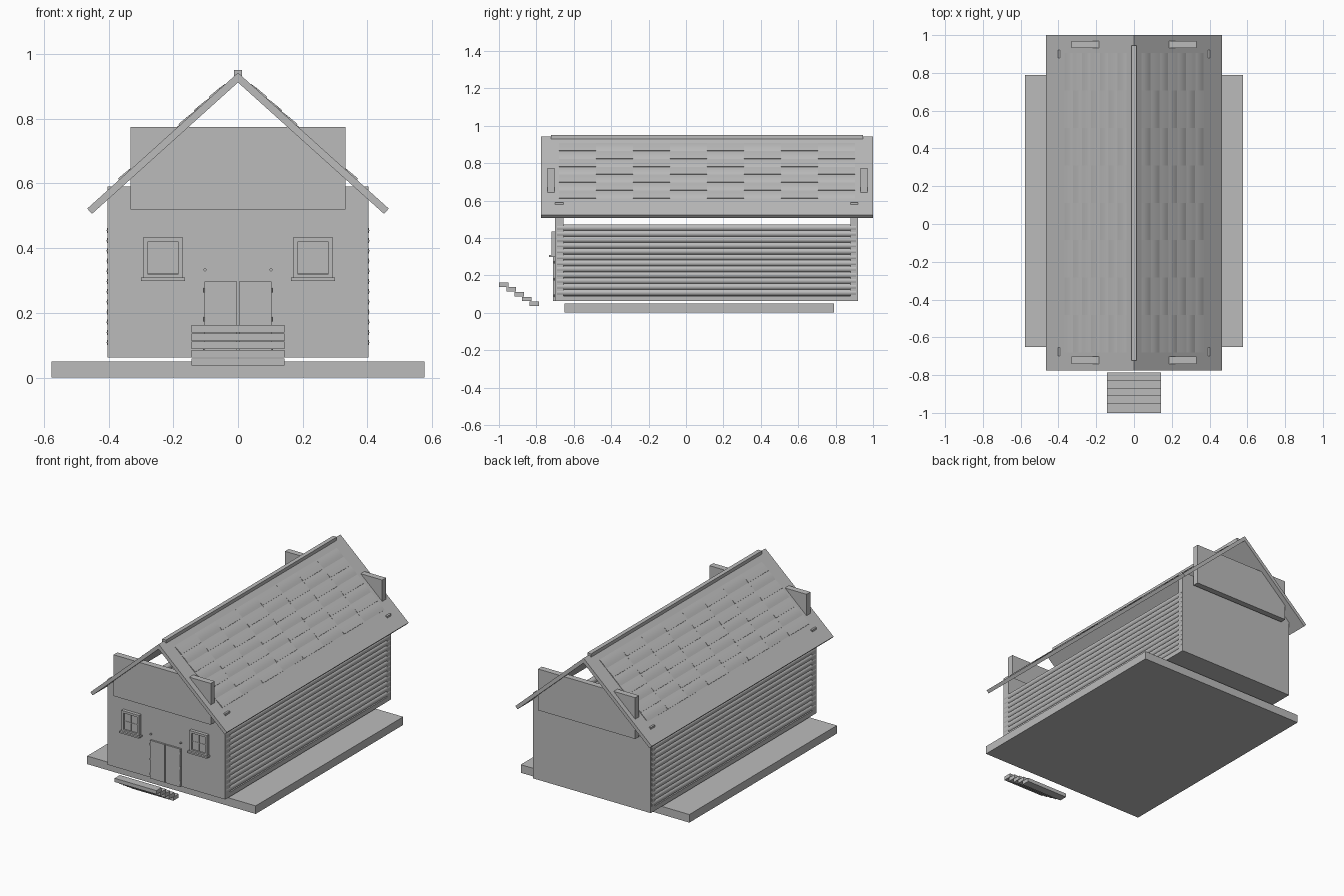
import bpy, bmesh, math
from mathutils import Matrix, Vector

if "Cube" in bpy.data.objects:
    bpy.data.objects.remove(bpy.data.objects["Cube"], do_unlink=True)

grey = bpy.data.materials.new("plain_grey")
grey.use_nodes = True
colour = (0.5, 0.5, 0.5, 1)
grey.diffuse_color = colour
grey.node_tree.nodes["Principled BSDF"].inputs["Base Color"].default_value = colour


def finish(name, bm, smooth=False):
    """Turn a bmesh into a named grey object."""
    bmesh.ops.recalc_face_normals(bm, faces=bm.faces)
    mesh = bpy.data.meshes.new(name)
    bm.to_mesh(mesh)
    bm.free()
    mesh.materials.append(grey)
    obj = bpy.data.objects.new(name, mesh)
    bpy.context.collection.objects.link(obj)
    if smooth:
        bpy.ops.object.select_all(action='DESELECT')
        obj.select_set(True)
        bpy.context.view_layer.objects.active = obj
        bpy.ops.object.shade_smooth_by_angle(angle=math.radians(40))
    return obj


def add_box(bm, x, y, z):
    """Add a box given as three (low, high) ranges."""
    size = [r[1] - r[0] for r in (x, y, z)]
    mid = Vector([(r[0] + r[1]) / 2 for r in (x, y, z)])
    bmesh.ops.create_cube(bm, size=1, matrix=Matrix.Translation(mid) @ Matrix.Diagonal((*size, 1)))


def box(name, x, y, z):
    bm = bmesh.new()
    add_box(bm, x, y, z)
    return finish(name, bm)


def add_prism(bm, profile, y0, y1):
    """Extrude an x-z profile along y."""
    a = [bm.verts.new((x, y0, z)) for x, z in profile]
    b = [bm.verts.new((x, y1, z)) for x, z in profile]
    bm.faces.new(a)
    bm.faces.new(b[::-1])
    for i in range(len(a)):
        j = (i + 1) % len(a)
        bm.faces.new((a[i], b[i], b[j], a[j]))


# Ground slab, floor and end walls
FRONT, BACK, HALF = -0.70, 0.92, 0.403
box("ground_slab", (-0.576, 0.576), (-0.65, 0.79), (0, 0.05))
box("floor_base", (-HALF, HALF), (FRONT, BACK), (0.062, 0.09))
box("front_wall", (-HALF, HALF), (FRONT, -0.655), (0.09, 0.59))
box("back_wall", (-HALF, HALF), (0.88, BACK), (0.09, 0.59))

# Gable boards passing through the roof
for name, y in (("front_gable_board", (-0.74, -0.702)), ("back_gable_board", (0.933, 0.97))):
    box(name, (-0.332, 0.332), y, (0.52, 0.775))

# Stacked log side walls
for side, s in (("left", 1), ("right", -1)):
    bm = bmesh.new()
    for i in range(12):
        place = Matrix.Translation((s * 0.388, (FRONT + BACK) / 2, 0.108 + i * 0.0315))
        bmesh.ops.create_cone(bm, cap_ends=True, segments=16, radius1=0.018, radius2=0.018,
                              depth=BACK - FRONT - 0.02,
                              matrix=place @ Matrix.Rotation(math.pi / 2, 4, 'X'))
    finish(side + "_log_wall", bm, smooth=True)

# Roof panels and rows of shallow curved tiles
APEX = 0.942
down, out = Vector((0.743, -0.669)), Vector((0.669, 0.743))
ROWS, COLS, STEPS = 7, 8, 4
PITCH, LENGTH = 0.063, 0.198
for side, s in (("left", 1), ("right", -1)):
    bm = bmesh.new()
    panel = ((0, APEX), (0.466, 0.522), (0.451, 0.506), (0, 0.912))
    add_prism(bm, [(s * x, z) for x, z in panel], -0.775, 1.0)
    finish(side + "_roof_panel", bm)

    bm = bmesh.new()
    for row in range(ROWS):
        for col in range(COLS):
            start = 0.054 + row * PITCH
            points = [(start + PITCH, -0.003), (start, -0.003)]
            for k in range(STEPS + 1):
                f = k / STEPS
                if (row + col) % 2:
                    height = 0.001 + 0.003 * math.sin(f * math.pi)
                else:
                    height = 0.001 + 0.004 * math.sin(f * math.pi / 2)
                points.append((start + f * PITCH, height))
            profile = [Vector((0, APEX)) + down * t + out * h for t, h in points]
            y0 = -0.68 + col * LENGTH
            add_prism(bm, [(s * p.x, p.y) for p in profile], y0, y0 + LENGTH)
    finish(side + "_roof_tiles", bm, smooth=True)

box("ridge_cap", (-0.013, 0.013), (-0.722, 0.945), (0.93, 0.951))

# Windows: raised frame, pane, thin centre bars and sill
for side, s in (("left", 1), ("right", -1)):
    cx = s * 0.232
    bm = bmesh.new()
    for d in (-1, 1):
        edge = cx + d * 0.053
        add_box(bm, (edge - 0.007, edge + 0.007), (-0.72, FRONT), (0.305, 0.435))
        rail = 0.37 + d * 0.058
        add_box(bm, (cx - 0.05, cx + 0.05), (-0.72, FRONT), (rail - 0.007, rail + 0.007))
    finish(side + "_window_frame", bm)
    box(side + "_window_pane", (cx - 0.048, cx + 0.048), (-0.712, FRONT), (0.32, 0.422))
    bm = bmesh.new()
    add_box(bm, (cx - 0.002, cx + 0.002), (-0.714, FRONT), (0.32, 0.422))
    add_box(bm, (cx - 0.048, cx + 0.048), (-0.714, FRONT), (0.368, 0.372))
    finish(side + "_window_bars", bm)
    box(side + "_window_sill", (cx - 0.068, cx + 0.068), (-0.733, FRONT), (0.299, 0.309))

# Double door with hinges, and a peg above each side
for side, s in (("left", 1), ("right", -1)):
    box(side + "_door", sorted((s * 0.003, s * 0.103)), (-0.711, FRONT), (0.062, 0.297))
    bm = bmesh.new()
    for z in (0.09, 0.18, 0.27):
        bmesh.ops.create_cone(bm, cap_ends=True, segments=8, radius1=0.004, radius2=0.004,
                              depth=0.014, matrix=Matrix.Translation((s * 0.103, -0.708, z)))
    finish(side + "_door_hinges", bm, smooth=True)
    bm = bmesh.new()
    bmesh.ops.create_cone(bm, cap_ends=True, segments=8, radius1=0.005, radius2=0.005, depth=0.012,
                          matrix=Matrix.Translation((s * 0.102, -0.705, 0.333))
                          @ Matrix.Rotation(math.pi / 2, 4, 'X'))
    finish(side + "_wall_peg", bm, smooth=True)

# Floating steps that descend toward the house
bm = bmesh.new()
for i in range(5):
    y, z = -1 + i * 0.041, 0.162 - i * 0.0256
    add_box(bm, (-0.143, 0.143), (y, y + 0.051), (z - 0.023, z))
finish("entry_steps", bm)
